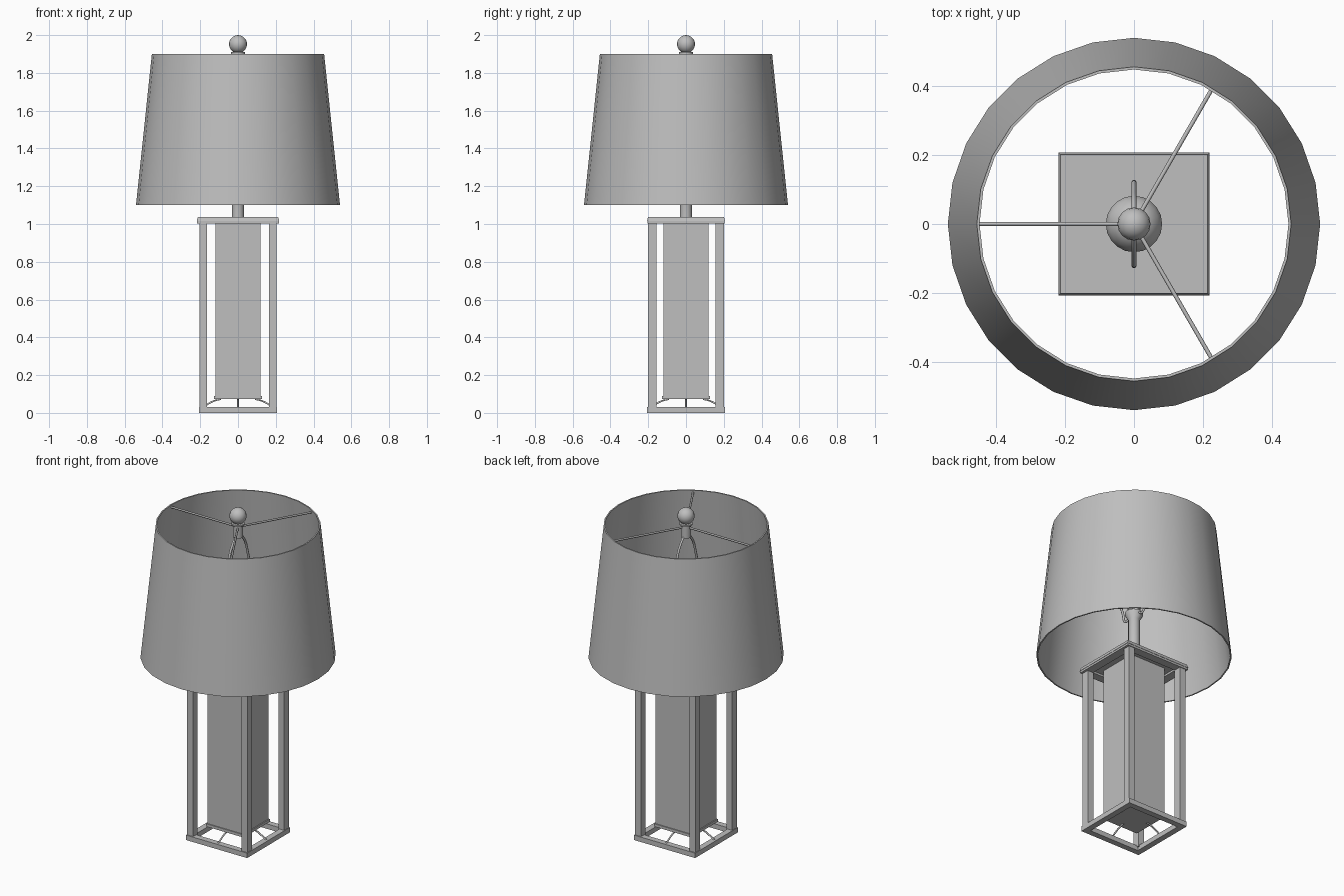
import bpy, bmesh, math
from mathutils import Vector

if "Cube" in bpy.data.objects:
    bpy.data.objects.remove(bpy.data.objects["Cube"])

grey = bpy.data.materials.new("satin grey")
grey.diffuse_color = (0.52, 0.52, 0.52, 1)
grey.use_nodes = True
grey.node_tree.nodes["Principled BSDF"].inputs["Base Color"].default_value = grey.diffuse_color


def finish(name, bm, smooth=False):
    bmesh.ops.recalc_face_normals(bm, faces=bm.faces[:])
    me = bpy.data.meshes.new(name)
    bm.to_mesh(me)
    bm.free()
    me.materials.append(grey)
    ob = bpy.data.objects.new(name, me)
    bpy.context.collection.objects.link(ob)
    if smooth:
        bpy.ops.object.select_all(action='DESELECT')
        ob.select_set(True)
        bpy.context.view_layer.objects.active = ob
        bpy.ops.object.shade_smooth_by_angle(angle=math.radians(35))
    return ob


def box(name, x0, x1, y0, y1, z0, z1, taper=0.0):
    bm = bmesh.new()
    bmesh.ops.create_cube(bm, size=1)
    for v in bm.verts:
        top = v.co.z > 0
        t = taper if top else 0
        v.co = Vector((x0 + t if v.co.x < 0 else x1 - t,
                       y0 + t if v.co.y < 0 else y1 - t,
                       z1 if top else z0))
    return finish(name, bm)


def lathe(name, profile, sides, closed=False):
    """Revolve (radius, height) points around z."""
    bm = bmesh.new()
    pts = [bm.verts.new((r, 0, z)) for r, z in profile]
    edges = [bm.edges.new(p) for p in zip(pts, pts[1:])]
    if closed:
        edges.append(bm.edges.new((pts[-1], pts[0])))
    bmesh.ops.spin(bm, geom=pts + edges, cent=(0, 0, 0), axis=(0, 0, 1),
                   angle=2 * math.pi, steps=sides)
    bmesh.ops.remove_doubles(bm, verts=bm.verts[:], dist=1e-5)
    return finish(name, bm, True)


def wire(name, points, radius, smooth=False):
    cu = bpy.data.curves.new(name, 'CURVE')
    cu.dimensions = '3D'
    cu.bevel_depth = radius
    cu.bevel_resolution = 1
    cu.use_fill_caps = True
    cu.resolution_u = 6
    if smooth:
        sp = cu.splines.new('BEZIER')
        sp.bezier_points.add(len(points) - 1)
        for bp, p in zip(sp.bezier_points, points):
            bp.co = p
            bp.handle_left_type = bp.handle_right_type = 'AUTO'
    else:
        sp = cu.splines.new('POLY')
        sp.points.add(len(points) - 1)
        for sp_pt, p in zip(sp.points, points):
            sp_pt.co = (*p, 1)
    cu.materials.append(grey)
    ob = bpy.data.objects.new(name, cu)
    bpy.context.collection.objects.link(ob)
    return ob


# Shade: thin tapered shell, open at both ends
lathe("shade", [(0.54, 1.1), (0.456, 1.9), (0.448, 1.9), (0.532, 1.1)], 28, True)

# Open frame: four posts, bottom rails, top slab
for sx in (-1, 1):
    for sy in (-1, 1):
        xs = sorted((sx * 0.163, sx * 0.203))
        ys = sorted((sy * 0.155, sy * 0.2))
        box("frame_post", *xs, *ys, 0.02, 1.01)
for s in (-1, 1):
    a, b = sorted((s * 0.17, s * 0.206))
    box("base_rail_side", a, b, -0.206, 0.206, 0.0, 0.03)
    box("base_rail_cross", -0.17, 0.17, a, b, 0.0, 0.03)
    a, b = sorted((s * 0.165, s * 0.217))
    box("top_rail_side", a, b, -0.205, 0.205, 1.003, 1.02)
    a, b = sorted((s * 0.155, s * 0.205))
    box("top_rail_cross", -0.165, 0.165, a, b, 1.003, 1.02)
box("top_plate", -0.219, 0.219, -0.207, 0.207, 1.015, 1.036, 0.006)

# Central column held up on four small curved brackets
box("column", -0.12, 0.12, -0.12, 0.12, 0.088, 1.016)
box("column_foot", -0.126, 0.126, -0.126, 0.126, 0.073, 0.09)
for i in range(4):
    c, s = math.cos(i * math.pi / 2), math.sin(i * math.pi / 2)
    wire("column_bracket", [(r * c, r * s, z) for r, z in
         ((0.09, 0.073), (0.12, 0.066), (0.16, 0.047), (0.19, 0.028))], 0.005, True)

# Neck, socket and bulb
lathe("neck", [(0, 1.03), (0.032, 1.03), (0.032, 1.33), (0.05, 1.36),
               (0.05, 1.375), (0.035, 1.38), (0.035, 1.47), (0, 1.47)], 16)
lathe("bulb", [(0, 1.46), (0.034, 1.46)] +
      [(0.083 * math.cos(a), 1.55 + 0.083 * math.sin(a))
       for a in [math.radians(d) for d in range(-50, 90, 20)]] + [(0, 1.633)], 20)

# Harp loop around the bulb
half = [(0.04, 1.365), (0.07, 1.35), (0.095, 1.41), (0.122, 1.53),
        (0.095, 1.69), (0.05, 1.80)]
wire("harp", [(0, -y, z) for y, z in half] + [(0, 0, 1.835)] +
     [(0, y, z) for y, z in reversed(half)], 0.007, True)

# Three spokes carrying the shade
for d in (60, 180, 300):
    c, s = math.cos(math.radians(d)), math.sin(math.radians(d))
    wire("shade_spoke", [(0, 0, 1.885), (0.452 * c, 0.452 * s, 1.885)], 0.006)

# Finial stem, collar and ball
lathe("finial_stem", [(0, 1.825), (0.028, 1.825), (0.028, 1.895), (0.037, 1.9),
                      (0.037, 1.91), (0, 1.912)], 16)
lathe("finial_ball", [(0.048 * math.sin(math.pi * i / 10),
                       1.952 - 0.048 * math.cos(math.pi * i / 10))
                      for i in range(11)], 16)
